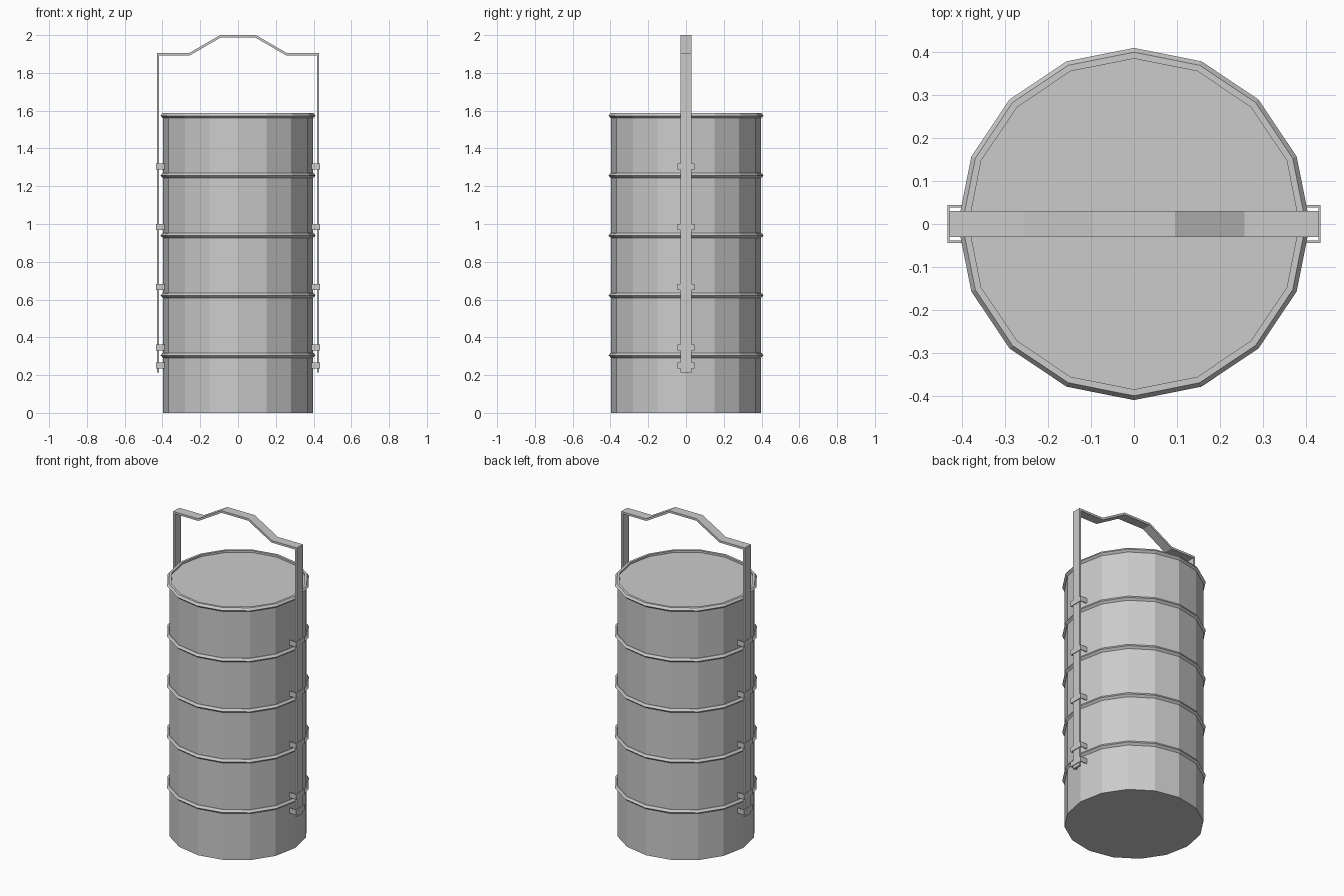
import bpy, bmesh, math

if "Cube" in bpy.data.objects:
    bpy.data.objects.remove(bpy.data.objects["Cube"])

SIDES = 16
TINS = 5
TIN_HEIGHT = 1.587 / TINS
CLIP_HEIGHTS = [0.25, 0.347, 0.667, 0.985, 1.305]

metal = bpy.data.materials.new("grey metal")
metal.use_nodes = True
grey = (0.6, 0.6, 0.6, 1)
metal.diffuse_color = grey
metal.node_tree.nodes["Principled BSDF"].inputs["Base Color"].default_value = grey


def add_object(name, bm):
    bmesh.ops.remove_doubles(bm, verts=bm.verts, dist=0.0001)
    bmesh.ops.recalc_face_normals(bm, faces=bm.faces)
    mesh = bpy.data.meshes.new(name)
    bm.to_mesh(mesh)
    bm.free()
    mesh.materials.append(metal)
    obj = bpy.data.objects.new(name, mesh)
    bpy.context.collection.objects.link(obj)
    return obj


def lathe(name, profile):
    """Turn a radius/height profile around the z axis."""
    bm = bmesh.new()
    verts = [bm.verts.new((r, 0, z)) for r, z in profile]
    edges = [bm.edges.new(pair) for pair in zip(verts, verts[1:])]
    bmesh.ops.spin(bm, geom=verts + edges, cent=(0, 0, 0), axis=(0, 0, 1),
                   angle=math.tau, steps=SIDES)
    return add_object(name, bm)


def band(name, outer, inner, place, low, high):
    """Bent metal strip between two polylines, extruded from low to high."""
    bm = bmesh.new()
    rows = [[bm.verts.new(place(a, b, d)) for (a, b), d in
             ((o, low), (o, high), (i, high), (i, low))]
            for o, i in zip(outer, inner)]
    for r, s in zip(rows, rows[1:]):
        for k in range(4):
            n = (k + 1) % 4
            bm.faces.new((r[k], r[n], s[n], s[k]))
    bm.faces.new(rows[0])
    bm.faces.new(rows[-1])
    return add_object(name, bm)


def mirrored(points):
    return points + [(-a, b) for a, b in reversed(points)]


# Stacked tins, each with a flared rim and a slightly sunken top
for n in range(TINS):
    base = n * TIN_HEIGHT
    top = base + TIN_HEIGHT
    lathe(f"tin_{n + 1}", [
        (0, base), (0.397, base), (0.397, top - 0.026), (0.41, top - 0.014),
        (0.40, top), (0.385, top), (0.385, top - 0.012), (0, top - 0.012)])

# Carrying handle with its two long side straps
band("carrying_handle",
     mirrored([(0.43, 0.215), (0.43, 1.906), (0.257, 1.906), (0.095, 2.0)]),
     mirrored([(0.418, 0.215), (0.418, 1.893), (0.254, 1.893), (0.092, 1.987)]),
     lambda a, b, d: (a, d, b), -0.03, 0.03)

# Thin brackets that hold the straps to the tins
for side, word in ((1, "left"), (-1, "right")):
    for n, z in enumerate(CLIP_HEIGHTS):
        band(f"{word}_bracket_{n + 1}",
             [(0.385, -0.044), (0.434, -0.044), (0.434, 0.044), (0.385, 0.044)],
             [(0.385, -0.039), (0.430, -0.039), (0.430, 0.039), (0.385, 0.039)],
             lambda a, b, d: (side * a, b, d), z - 0.016, z + 0.016)
